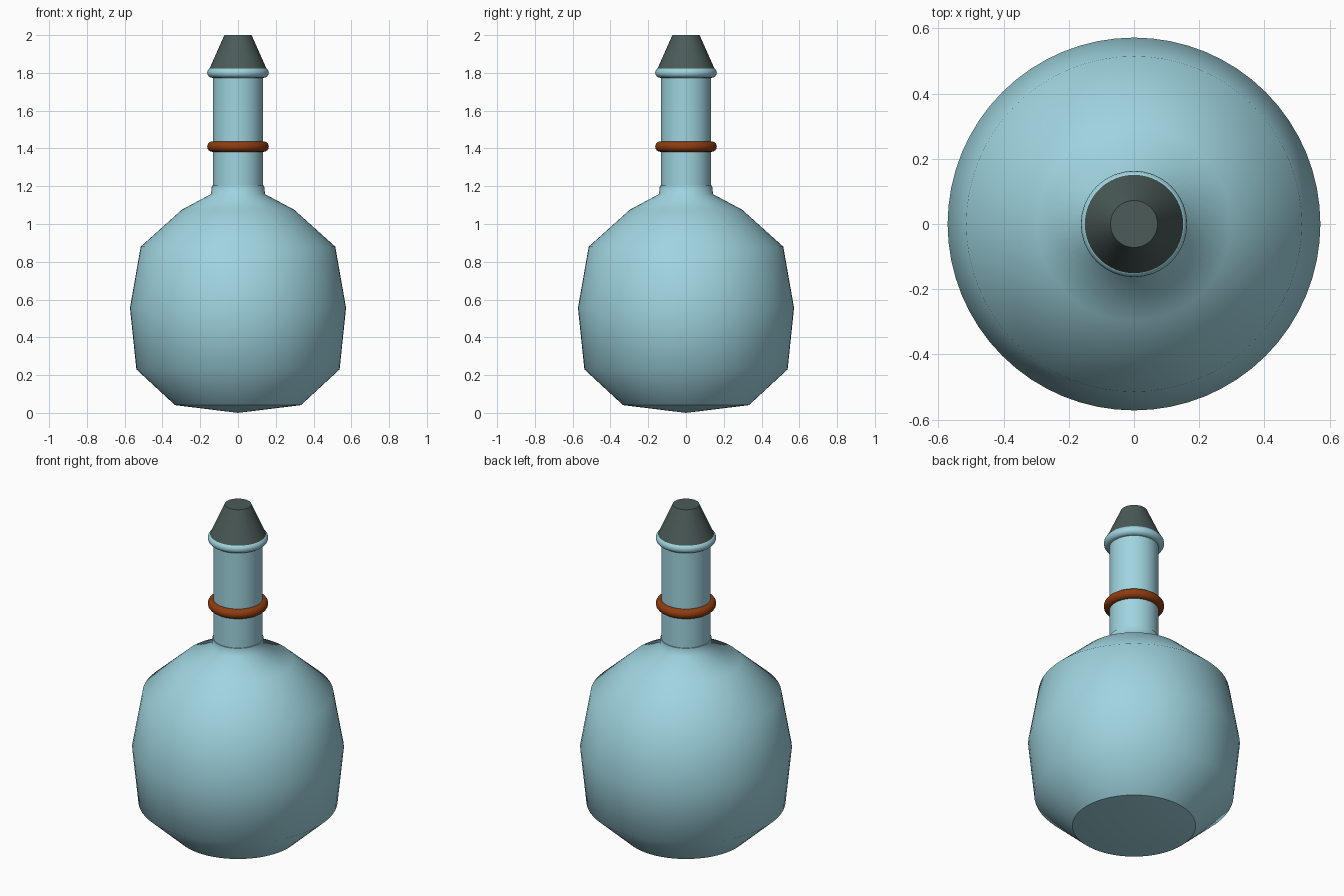
import bpy, bmesh, math

if "Cube" in bpy.data.objects:
    bpy.data.objects.remove(bpy.data.objects["Cube"])

SIDES = 64


def material(name, rgb):
    m = bpy.data.materials.new(name)
    m.diffuse_color = (*rgb, 1.0)
    m.use_nodes = True
    m.node_tree.nodes["Principled BSDF"].inputs["Base Color"].default_value = m.diffuse_color
    return m


glass = material("pale_blue_glass", (0.35, 0.66, 0.74))
cork = material("dark_grey_green", (0.070, 0.105, 0.098))
copper = material("copper_brown", (0.27, 0.045, 0.005))


def lathe(name, profile, mat, flat_caps=True, closed=False):
    """Spin (radius, z) points, listed bottom to top, around z."""
    bm = bmesh.new()
    rings = []
    for r, z in profile:
        if r < 1e-6:
            rings.append([bm.verts.new((0, 0, z))] * SIDES)
        else:
            rings.append([bm.verts.new((r * math.cos(2 * math.pi * i / SIDES),
                                        r * math.sin(2 * math.pi * i / SIDES), z))
                          for i in range(SIDES)])
    pairs = list(zip(rings, rings[1:]))
    if closed:
        pairs.append((rings[-1], rings[0]))
    for a, b in pairs:
        for i in range(SIDES):
            j = (i + 1) % SIDES
            quad = list(dict.fromkeys((a[i], a[j], b[j], b[i])))
            bm.faces.new(quad).smooth = True
    if not closed:
        for ring, flip in ((rings[0], True), (rings[-1], False)):
            if ring[0] is not ring[1]:
                bm.faces.new(ring[::-1] if flip else ring).smooth = False
    # caps keep a crisp rim
    for e in bm.edges:
        if any(not f.smooth for f in e.link_faces):
            e.smooth = False
    bmesh.ops.recalc_face_normals(bm, faces=bm.faces)
    me = bpy.data.meshes.new(name)
    bm.to_mesh(me)
    bm.free()
    me.materials.append(mat)
    ob = bpy.data.objects.new(name, me)
    bpy.context.collection.objects.link(ob)
    return ob


def ring(name, major, minor, z, mat, steps=16):
    pts = [(major + minor * math.cos(2 * math.pi * k / steps),
            z + minor * math.sin(2 * math.pi * k / steps)) for k in range(steps)]
    return lathe(name, pts, mat, closed=True)


# Round body with a short collar and a shallow pointed base
body = lathe("body", [(0, 0.0), (0.333, 0.041), (0.538, 0.23), (0.572, 0.556),
                      (0.515, 0.88), (0.297, 1.076), (0.143, 1.158), (0.138, 1.205)], glass)
# crease around the base
for e in body.data.edges:
    if all(abs(body.data.vertices[v].co.z - 0.041) < 1e-4 for v in e.vertices):
        e.use_edge_sharp = True

# Straight neck, lip and decorative band
lathe("neck", [(0.133, 1.15), (0.133, 1.81)], glass)
ring("lip", 0.136, 0.027, 1.801, glass)
ring("neck_band", 0.135, 0.028, 1.41, copper)

# Tapered stopper
lathe("stopper", [(0.161, 1.80), (0.072, 2.0)], cork)
